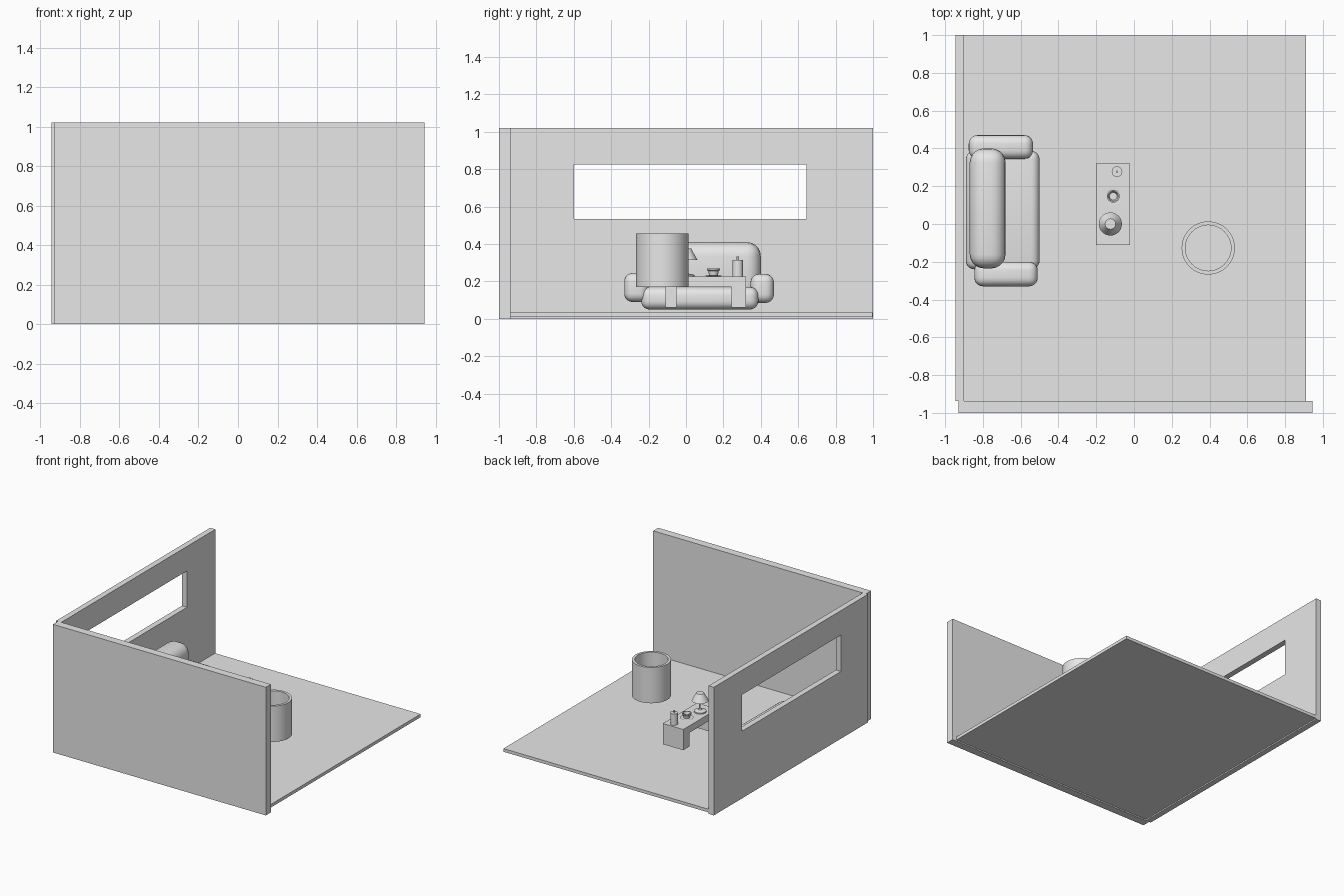
import bpy, bmesh, math

if "Cube" in bpy.data.objects:
    bpy.data.objects.remove(bpy.data.objects["Cube"])

grey = bpy.data.materials.new("plain_grey")
grey.diffuse_color = (0.8, 0.8, 0.8, 1)
grey.use_nodes = True
grey.node_tree.nodes["Principled BSDF"].inputs["Base Color"].default_value = grey.diffuse_color


def finish(name, bm, smooth=False):
    bmesh.ops.recalc_face_normals(bm, faces=bm.faces)
    mesh = bpy.data.meshes.new(name)
    bm.to_mesh(mesh)
    bm.free()
    mesh.materials.append(grey)
    ob = bpy.data.objects.new(name, mesh)
    bpy.context.collection.objects.link(ob)
    if smooth:
        bpy.ops.object.select_all(action='DESELECT')
        ob.select_set(True)
        bpy.context.view_layer.objects.active = ob
        bpy.ops.object.shade_smooth_by_angle(angle=math.radians(35))
    return ob


def box(name, x, y, z, round_by=0):
    """Box from (min, max) ranges, optionally with soft rounded edges."""
    bm = bmesh.new()
    bmesh.ops.create_cube(bm, size=1)
    for v in bm.verts:
        v.co = [r[0] if c < 0 else r[1] for c, r in zip(v.co, (x, y, z))]
    if round_by:
        bmesh.ops.bevel(bm, geom=bm.edges[:], offset=round_by, segments=5,
                        profile=0.5, affect='EDGES', clamp_overlap=True)
    return finish(name, bm, smooth=bool(round_by))


def prism(name, outline, place, depth):
    """Extrude a closed outline; place(a, b) gives the 3D point."""
    bm = bmesh.new()
    face = bm.faces.new([bm.verts.new(place(a, b)) for a, b in outline])
    new = bmesh.ops.extrude_face_region(bm, geom=[face])["geom"]
    bmesh.ops.translate(bm, vec=depth,
                        verts=[g for g in new if isinstance(g, bmesh.types.BMVert)])
    return finish(name, bm)


def lathe(name, cx, cy, profile, steps=32):
    """Spin an (r, z) profile round a vertical axis."""
    bm = bmesh.new()
    verts = [bm.verts.new((cx + r, cy, z)) for r, z in profile]
    edges = [bm.edges.new(p) for p in zip(verts, verts[1:])]
    bmesh.ops.spin(bm, geom=verts + edges, cent=(cx, cy, 0), axis=(0, 0, 1),
                   angle=math.tau, steps=steps, use_merge=True)
    bmesh.ops.remove_doubles(bm, verts=bm.verts[:], dist=0.0002)
    return finish(name, bm, smooth=True)


# Room shell
box("floor", (-0.92, 0.91), (-0.95, 0.997), (0.01, 0.035))
box("front_wall", (-0.93, 0.945), (-1, -0.937), (0, 1.02))

# Left wall with a long window opening
wx, wy, wz = (-0.945, -0.9), (-0.937, 1.0), (0, 1.02)
oy, oz = (-0.6, 0.645), (0.535, 0.825)
bm = bmesh.new()
outer = [(wy[i], wz[j]) for i, j in ((0, 0), (1, 0), (1, 1), (0, 1))]
inner = [(oy[i], oz[j]) for i, j in ((0, 0), (1, 0), (1, 1), (0, 1))]
rings = [[bm.verts.new((x, *p)) for p in ring] for x in wx for ring in (outer, inner)]
for a, b in ((0, 1), (2, 3), (0, 2), (1, 3)):
    for i in range(4):
        j = (i + 1) % 4
        bm.faces.new((rings[a][i], rings[a][j], rings[b][j], rings[b][i]))
finish("window_wall", bm)

# Sofa
box("sofa_seat", (-0.89, -0.5), (-0.24, 0.387), (0.05, 0.17), 0.045)
box("sofa_back", (-0.87, -0.68), (-0.235, 0.4), (0.11, 0.41), 0.075)
box("sofa_arm_far", (-0.875, -0.535), (0.345, 0.47), (0.085, 0.24), 0.045)
box("sofa_arm_near", (-0.845, -0.51), (-0.33, -0.2), (0.09, 0.245), 0.045)

# Bridge shaped coffee table
prism("coffee_table",
      [(-0.11, 0.06), (-0.05, 0.06), (-0.05, 0.17), (0.242, 0.17),
       (0.242, 0.06), (0.32, 0.06), (0.32, 0.225), (-0.11, 0.225)],
      lambda y, z: (-0.2, y, z), (0.18, 0, 0))

# Lamp: base with stem, then hollow shade
lathe("lamp_stand", -0.125, 0.0,
      [(0, 0.225), (0.045, 0.225), (0.045, 0.235), (0.012, 0.242),
       (0.007, 0.25), (0.007, 0.36), (0, 0.36)])
lathe("lamp_shade", -0.125, 0.0,
      [(0, 0.37), (0.056, 0.315), (0.061, 0.315), (0.028, 0.375), (0, 0.375)])

# Saucer and bowl
lathe("saucer", -0.11, 0.147,
      [(0, 0.225), (0.03, 0.225), (0.048, 0.232), (0.03, 0.231), (0, 0.231)])
lathe("bowl", -0.11, 0.147,
      [(0, 0.228), (0.022, 0.228), (0.028, 0.255), (0.034, 0.26),
       (0.034, 0.268), (0.027, 0.268), (0.02, 0.238), (0, 0.238)])

# Candle with wick
lathe("candle", -0.09, 0.277,
      [(0, 0.225), (0.028, 0.225), (0.028, 0.315), (0, 0.315)])
lathe("candle_wick", -0.09, 0.277,
      [(0, 0.31), (0.006, 0.31), (0.006, 0.332), (0, 0.332)], 12)

# Large round tub
lathe("tub", 0.393, -0.127,
      [(0, 0.17), (0.141, 0.17), (0.141, 0.455), (0.121, 0.455),
       (0.121, 0.19), (0, 0.19)])
